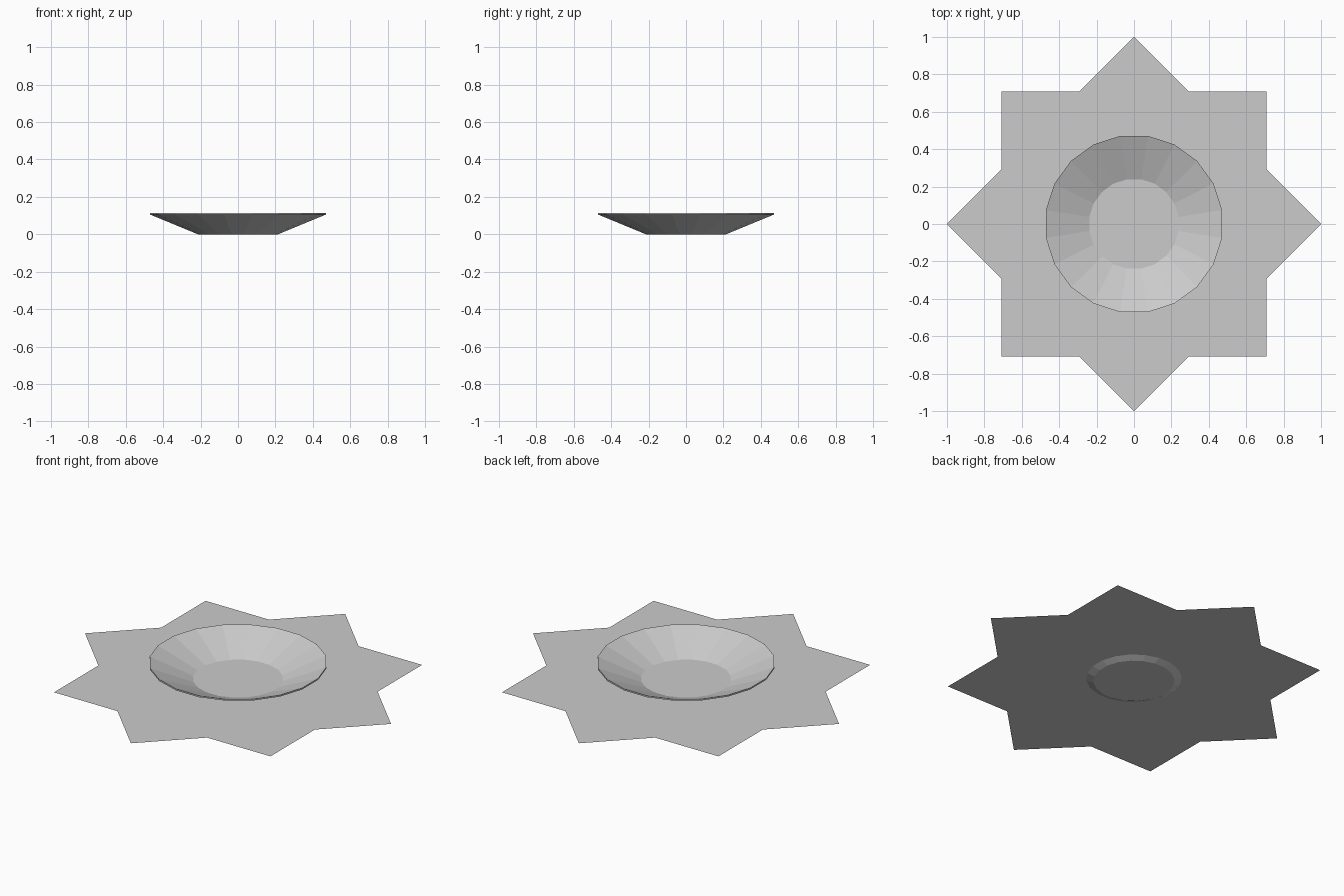
import bpy, bmesh, math

if "Cube" in bpy.data.objects:
    bpy.data.objects.remove(bpy.data.objects["Cube"])

SIDES = 20       # facets around the dish
STAR_Z = 0.016   # height of the flat star sheet

grey = bpy.data.materials.new("light_grey")
grey.diffuse_color = (0.6, 0.6, 0.6, 1.0)
grey.use_nodes = True
grey.node_tree.nodes["Principled BSDF"].inputs["Base Color"].default_value = grey.diffuse_color


def finish(bm, name):
    """Turn a bmesh into a flat-shaded grey object."""
    mesh = bpy.data.meshes.new(name)
    bm.to_mesh(mesh)
    bm.free()
    mesh.materials.append(grey)
    obj = bpy.data.objects.new(name, mesh)
    bpy.context.collection.objects.link(obj)
    return obj


def ring(bm, radii, z, offset=0.0):
    """Closed ring of vertices, one per radius."""
    n = len(radii)
    verts = []
    for i, r in enumerate(radii):
        a = offset + 2 * math.pi * i / n
        verts.append(bm.verts.new((r * math.cos(a), r * math.sin(a), z)))
    return verts


# Eight-pointed star sheet: alternating tips and notches
bm = bmesh.new()
notch = math.sqrt(0.5) / math.cos(math.pi / 8)
bm.faces.new(ring(bm, [1.0, notch] * 8, STAR_Z))
finish(bm, "star_sheet")

# Shallow faceted dish: outer wall, thin rim, inner wall, inner floor
bm = bmesh.new()
profile = [(0.217, 0.0), (0.477, 0.106), (0.477, 0.115), (0.228, 0.010)]
rings = [ring(bm, [r] * SIDES, z, math.pi / SIDES) for r, z in profile]
for lower, upper in zip(rings, rings[1:]):
    for i in range(SIDES):
        j = (i + 1) % SIDES
        bm.faces.new((lower[i], lower[j], upper[j], upper[i]))
bm.faces.new(rings[0][::-1])   # underside
bm.faces.new(rings[-1])        # inner floor
bmesh.ops.recalc_face_normals(bm, faces=bm.faces)
finish(bm, "dish")
